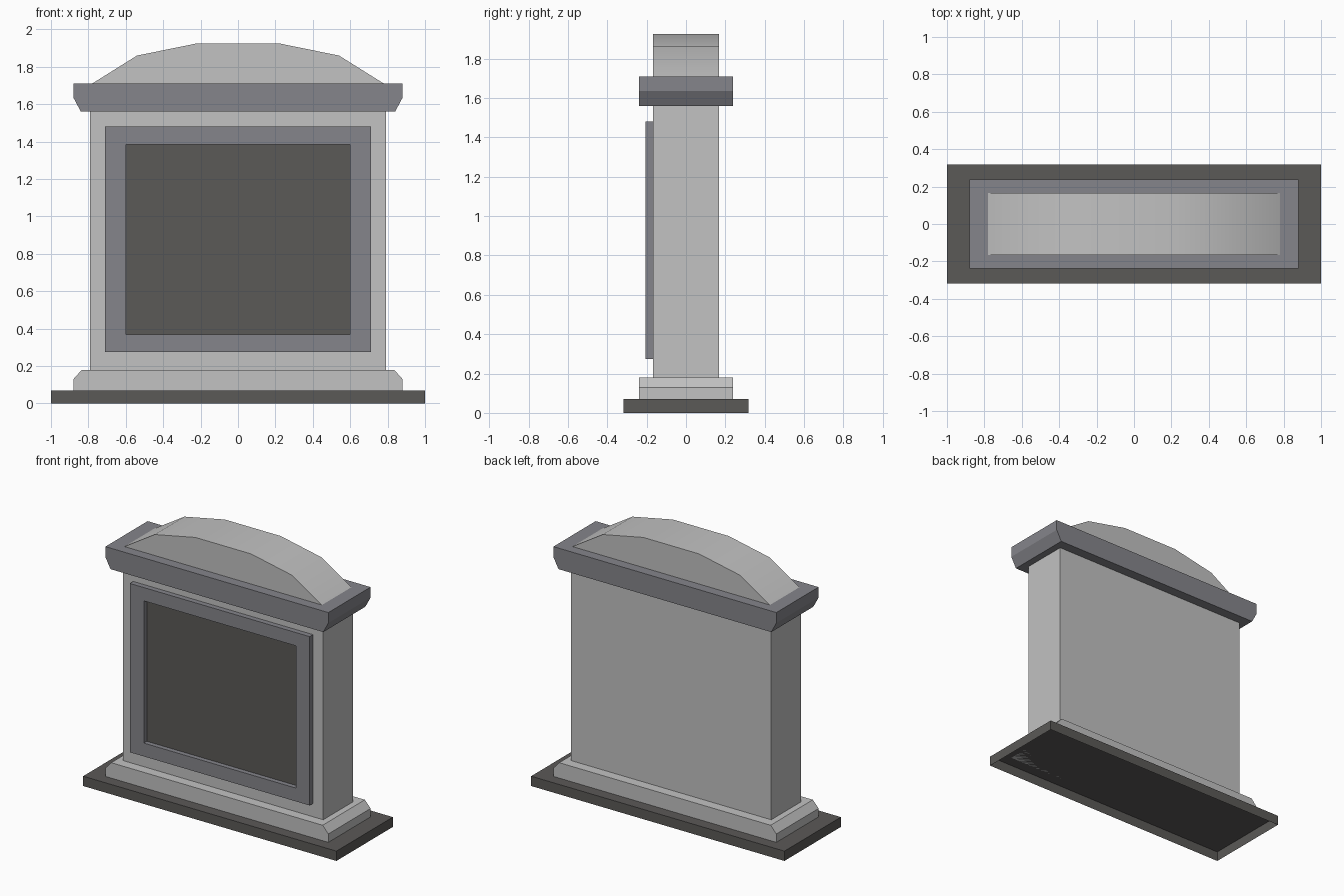
import bpy
import bmesh

cube = bpy.data.objects.get("Cube")
if cube:
    bpy.data.objects.remove(cube)


def material(name, colour):
    mat = bpy.data.materials.new(name)
    mat.use_nodes = True
    mat.diffuse_color = (*colour, 1)
    node = next(n for n in mat.node_tree.nodes if n.type == 'BSDF_PRINCIPLED')
    node.inputs["Base Color"].default_value = (*colour, 1)
    return mat


light_stone = material("light stone", (0.54, 0.54, 0.54))
blue_stone = material("blue grey stone", (0.235, 0.235, 0.258))
dark_stone = material("dark stone", (0.104, 0.1, 0.095))


def finish(name, bm, mat):
    bmesh.ops.recalc_face_normals(bm, faces=bm.faces)
    mesh = bpy.data.meshes.new(name)
    bm.to_mesh(mesh)
    bm.free()
    mesh.materials.append(mat)
    obj = bpy.data.objects.new(name, mesh)
    bpy.context.collection.objects.link(obj)
    return obj


def slab(name, half_profile, front, back, mat):
    """Mirror a right-hand (x, z) profile, listed bottom to top, and extrude it in y."""
    outline = half_profile + [(-x, z) for x, z in reversed(half_profile)]
    bm = bmesh.new()
    face = bm.faces.new([bm.verts.new((x, front, z)) for x, z in outline])
    new = bmesh.ops.extrude_face_region(bm, geom=[face])["geom"]
    verts = [v for v in new if isinstance(v, bmesh.types.BMVert)]
    bmesh.ops.translate(bm, verts=verts, vec=(0, back - front, 0))
    return finish(name, bm, mat)


BODY, STEP, BASE = 0.167, 0.238, 0.318

# Ground slab, open underneath
ground_slab = slab("ground_slab", [(1, 0), (1, 0.07)], -BASE, BASE, dark_stone)
bm = bmesh.new()
bm.from_mesh(ground_slab.data)
under = [f for f in bm.faces if f.normal.z < -0.9]
bmesh.ops.delete(bm, geom=under, context='FACES')
bm.to_mesh(ground_slab.data)
bm.free()

# Plinth, body and cornice
slab("plinth", [(0.88, 0.07), (0.88, 0.13), (0.835, 0.18)], -STEP, STEP, light_stone)
slab("body", [(0.79, 0.18), (0.79, 1.56)], -BODY, BODY, light_stone)
slab("cornice", [(0.84, 1.56), (0.88, 1.635), (0.88, 1.71)], -STEP, STEP, blue_stone)

# Rounded crown, smooth along its top
crown = slab("crown", [(0.78, 1.71), (0.54, 1.86), (0.22, 1.925)], -BODY, BODY, light_stone)
bpy.ops.object.select_all(action='DESELECT')
crown.select_set(True)
bpy.context.view_layer.objects.active = crown
bpy.ops.object.shade_smooth_by_angle()

# Raised frame around the panel
FRONT = -0.205
bm = bmesh.new()
loops = []
for y in (FRONT, -BODY):
    for half, low, high in ((0.71, 0.275, 1.48), (0.6, 0.37, 1.385)):
        corners = ((-half, low), (half, low), (half, high), (-half, high))
        loops.append([bm.verts.new((x, y, z)) for x, z in corners])
outer, inner, outer_back, inner_back = loops
for a, b in ((outer, inner), (outer, outer_back), (inner, inner_back), (outer_back, inner_back)):
    for i in range(4):
        j = (i + 1) % 4
        bm.faces.new((a[i], a[j], b[j], b[i]))
finish("panel_frame", bm, blue_stone)

# Dark panel set inside the frame
slab("panel", [(0.6, 0.37), (0.6, 1.385)], -BODY - 0.004, -BODY, dark_stone)
